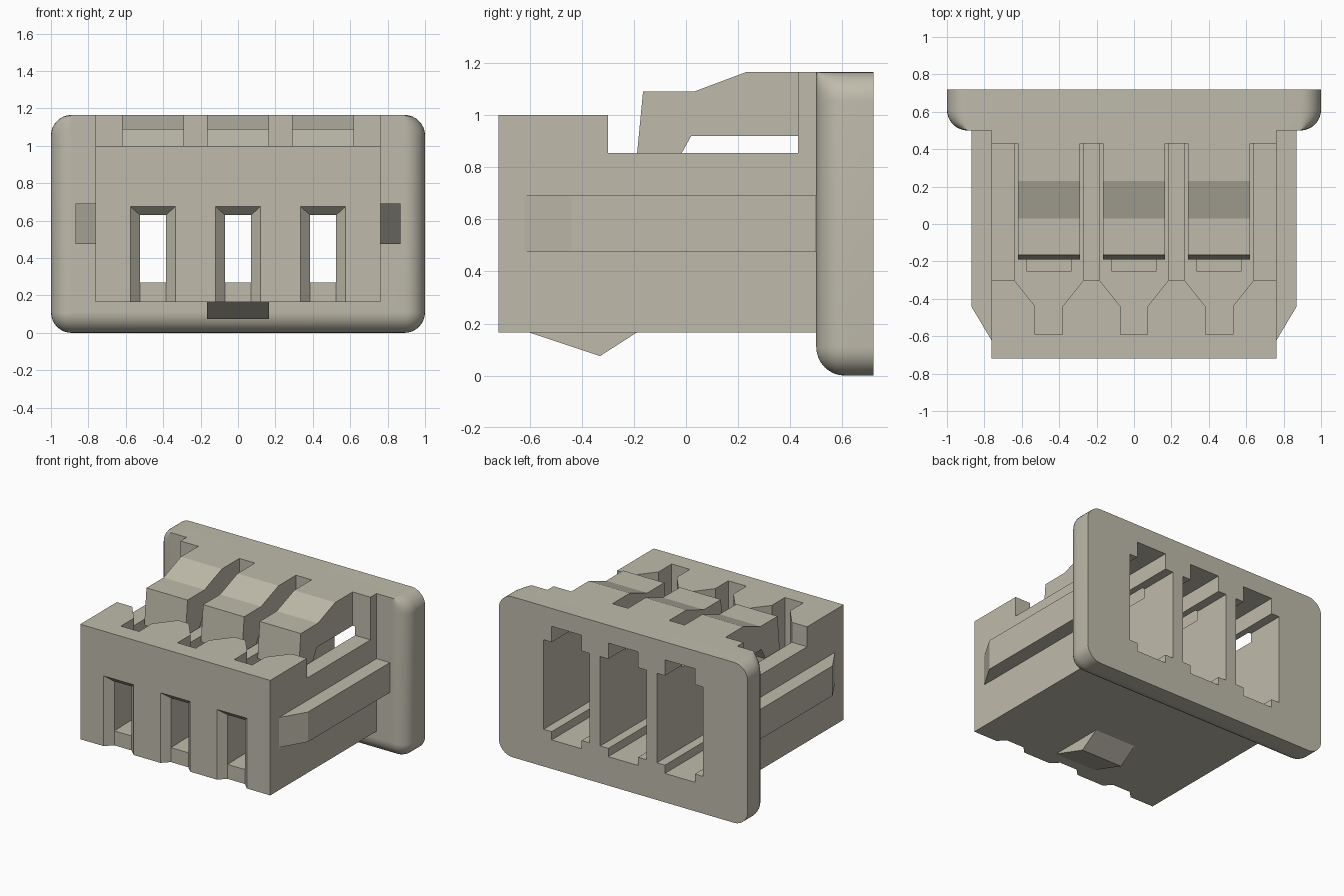
import bpy, bmesh, math

default = bpy.data.objects.get("Cube")
if default:
    bpy.data.objects.remove(default, do_unlink=True)

# Single plastic colour
plastic = bpy.data.materials.new("warm grey plastic")
plastic.use_nodes = True
colour = (0.52, 0.50, 0.41, 1)
plastic.diffuse_color = colour
plastic.node_tree.nodes["Principled BSDF"].inputs["Base Color"].default_value = colour


def loft(name, rings):
    """Closed solid through matching rings of points."""
    bm = bmesh.new()
    loops = [[bm.verts.new(p) for p in ring] for ring in rings]
    for a, b in zip(loops, loops[1:]):
        for i in range(len(a)):
            j = (i + 1) % len(a)
            bm.faces.new((a[i], a[j], b[j], b[i]))
    bm.faces.new(loops[0])
    bm.faces.new(loops[-1])
    bmesh.ops.remove_doubles(bm, verts=bm.verts, dist=0.0005)
    bmesh.ops.recalc_face_normals(bm, faces=bm.faces)
    mesh = bpy.data.meshes.new(name)
    bm.to_mesh(mesh)
    bm.free()
    mesh.materials.append(plastic)
    obj = bpy.data.objects.new(name, mesh)
    bpy.context.collection.objects.link(obj)
    return obj


def side_prism(name, x0, x1, profile):
    return loft(name, [[(x, y, z) for y, z in profile] for x in (x0, x1)])


def plan_prism(name, z0, z1, plan):
    return loft(name, [[(x, y, z) for x, y in plan] for z in (z0, z1)])


def box(name, x0, x1, y0, y1, z0, z1):
    return plan_prism(name, z0, z1, [(x0, y0), (x1, y0), (x1, y1), (x0, y1)])


def combine(target, tool, operation):
    mod = target.modifiers.new(operation, "BOOLEAN")
    mod.operation, mod.solver, mod.object = operation, "EXACT", tool
    bpy.context.view_layer.objects.active = target
    bpy.ops.object.modifier_apply(modifier=mod.name)
    bpy.data.objects.remove(tool, do_unlink=True)


PITCH = 0.455
TOP, BASE, FLOOR = 1.165, 0.165, 0.27
SIDE = 0.763
R = 0.11

# Housing with stepped top
housing = side_prism("connector_housing", -SIDE, SIDE, [
    (-0.72, BASE), (0.6, BASE), (0.6, TOP), (0.43, TOP),
    (0.43, 0.855), (-0.3, 0.855), (-0.3, 1.0), (-0.72, 1.0)])


def flange_ring(y, inset):
    """Rounded outline, inset at the sides and bottom only."""
    ring = []
    for sx, sz, start in ((1, 1, 0), (-1, 1, 90), (-1, -1, 180), (1, -1, 270)):
        rx = R - inset
        rz = R if sz > 0 else rx
        cz = TOP - R if sz > 0 else R
        for k in range(9):
            a = math.radians(start + k * 90 / 8)
            ring.append((sx * (1 - R) + rx * math.cos(a), y, cz + rz * math.sin(a)))
    return ring


# Rear flange with a rounded front edge
rings = []
for k in range(9):
    a = math.radians(k * 90 / 8)
    rings.append(flange_ring(0.5 + R * (1 - math.cos(a)), min(R * (1 - math.sin(a)), R - 0.001)))
rings.append(flange_ring(0.72, 0))
combine(housing, loft("rear_flange", rings), "UNION")

# Side guide ribs
for s in (-1, 1):
    rib = plan_prism("guide_rib", 0.475, 0.692, [
        (s * 0.7, -0.62), (s * SIDE, -0.62), (s * 0.87, -0.44),
        (s * 0.87, 0.55), (s * 0.7, 0.55)])
    combine(housing, rib, "UNION")

# Locking bump underneath
bump = side_prism("locking_bump", -0.165, 0.165, [
    (-0.6, BASE), (-0.33, 0.075), (-0.19, BASE), (-0.19, 0.2), (-0.6, 0.2)])
combine(housing, bump, "UNION")

for cx in (-PITCH, 0, PITCH):
    # Terminal channel, narrowing to a slot at the front
    half = [(0.185, 0.43), (0.185, -0.3), (0.073, -0.44), (0.073, -0.59)]
    plan = [(cx + x, y) for x, y in half] + [(cx - x, y) for x, y in reversed(half)]
    combine(housing, plan_prism("channel_cut", FLOOR, 1.3, plan), "DIFFERENCE")
    combine(housing, box("rear_opening_cut", cx - 0.185, cx + 0.185, 0.3, 0.8, FLOOR, 0.92), "DIFFERENCE")
    combine(housing, box("floor_groove_cut", cx - 0.12, cx + 0.12, -0.25, 0.8, 0.21, 0.3), "DIFFERENCE")

    # Front window and its bevelled lead-in
    combine(housing, box("window_cut", cx - 0.07, cx + 0.07, -0.7, -0.5, FLOOR, 0.63), "DIFFERENCE")
    lead = [[(cx - w, y, 0.1), (cx + w, y, 0.1), (cx + w, y, h), (cx - w, y, h)]
            for y, w, h in ((-0.73, 0.13, 0.684), (-0.67, 0.07, 0.63))]
    combine(housing, loft("lead_in_cut", lead), "DIFFERENCE")

    # Latch finger, hollowed from the rear
    finger = side_prism("latch_finger", cx - 0.165, cx + 0.165, [
        (-0.19, 0.83), (-0.165, 1.09), (0.03, 1.09), (0.23, TOP),
        (0.47, TOP), (0.47, 0.92), (0.02, 0.92), (-0.03, 0.83)])
    combine(housing, finger, "UNION")
    combine(housing, box("finger_notch_cut", cx - 0.12, cx + 0.12, 0.1, 0.8, 0.88, 1.035), "DIFFERENCE")

# Smooth only the rounded flange edges
bpy.ops.object.select_all(action="DESELECT")
housing.select_set(True)
bpy.context.view_layer.objects.active = housing
bpy.ops.object.shade_smooth_by_angle(angle=math.radians(18))
